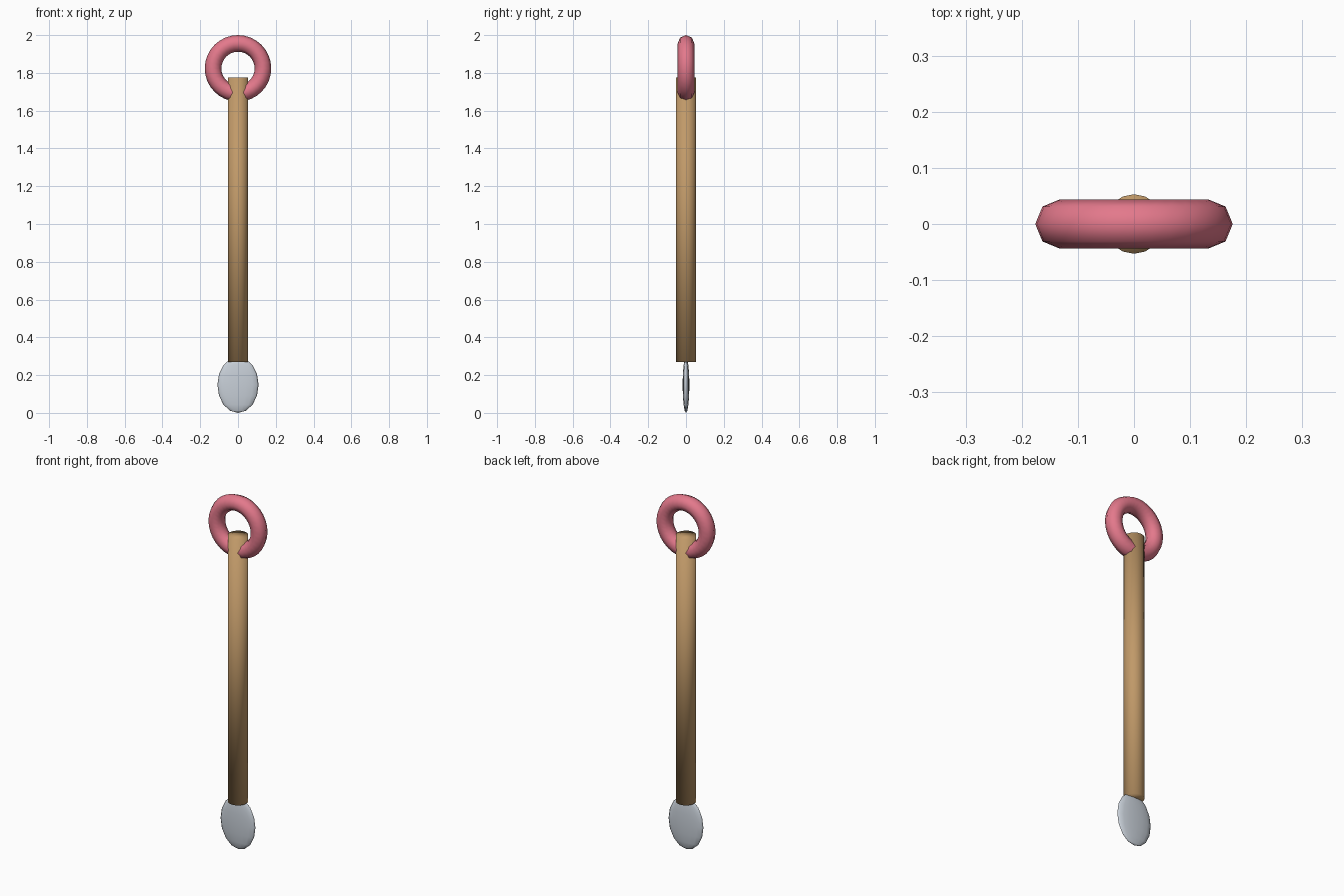
import bpy
from math import pi

cube = bpy.data.objects.get("Cube")
if cube:
    bpy.data.objects.remove(cube, do_unlink=True)


def material(name, rgb):
    mat = bpy.data.materials.new(name)
    mat.use_nodes = True
    colour = (*rgb, 1)
    mat.diffuse_color = colour
    mat.node_tree.nodes["Principled BSDF"].inputs["Base Color"].default_value = colour
    return mat


def finish(name, mat):
    """Name, colour and smooth the part just added."""
    part = bpy.context.object
    part.name = name
    part.data.materials.append(mat)
    bpy.ops.object.transform_apply(location=False, rotation=True, scale=True)
    bpy.ops.object.shade_smooth()


wood = material("tan wood", (0.53, 0.32, 0.14))
pink = material("rose pink", (0.77, 0.19, 0.26))
metal = material("pale grey metal", (0.58, 0.63, 0.69))

# Long round shaft, smoothed over its rims
bottom, top = 0.27, 1.775
bpy.ops.mesh.primitive_cylinder_add(vertices=16, radius=0.053, depth=top - bottom,
                                    location=(0, 0, (bottom + top) / 2))
finish("shaft", wood)

# Upright ring threaded through the top of the shaft
bpy.ops.mesh.primitive_torus_add(major_segments=32, minor_segments=8,
                                 major_radius=0.132, minor_radius=0.044,
                                 location=(0, 0, 1.824), rotation=(pi / 2, 0, 0))
finish("ring", pink)

# Flat oval blade set into the foot of the shaft
bpy.ops.mesh.primitive_uv_sphere_add(segments=16, ring_count=8, radius=1,
                                     location=(0, 0, 0.148))
bpy.context.object.scale = (0.109, 0.018, 0.148)
finish("blade", metal)
